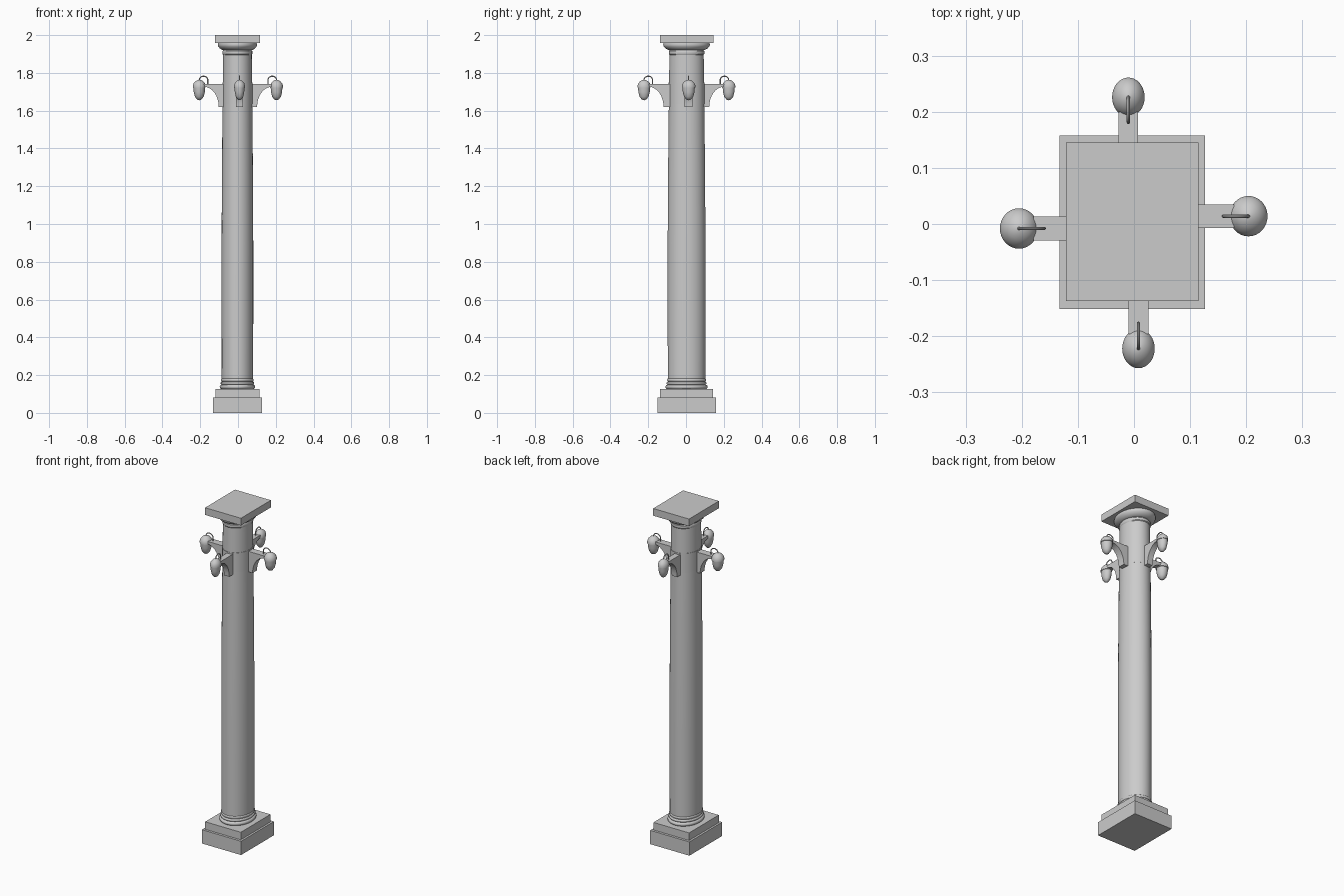
import bpy, bmesh, math
from mathutils import Vector

if "Cube" in bpy.data.objects:
    bpy.data.objects.remove(bpy.data.objects["Cube"], do_unlink=True)

stone = bpy.data.materials.new("grey stone")
stone.use_nodes = True
stone.diffuse_color = (0.6, 0.6, 0.6, 1)
stone.node_tree.nodes["Principled BSDF"].inputs["Base Color"].default_value = (0.6, 0.6, 0.6, 1)

CX, CY = -0.003, 0.003      # column axis
SQUASH = 0.838              # the column is narrower across x


def finish(name, bm, smooth=False):
    bmesh.ops.recalc_face_normals(bm, faces=bm.faces)
    mesh = bpy.data.meshes.new(name)
    bm.to_mesh(mesh)
    bm.free()
    mesh.materials.append(stone)
    obj = bpy.data.objects.new(name, mesh)
    bpy.context.collection.objects.link(obj)
    if smooth:
        bpy.ops.object.select_all(action="DESELECT")
        obj.select_set(True)
        bpy.context.view_layer.objects.active = obj
        bpy.ops.object.shade_smooth_by_angle(angle=math.radians(35))
    return obj


def lathe(name, profile, centre=(CX, CY), scale=(SQUASH, 1), sides=48):
    """Turn (radius, height) points around z into an elliptical solid."""
    bm = bmesh.new()
    rings = []
    for r, z in profile:
        rings.append([bm.verts.new((centre[0] + scale[0] * r * math.cos(math.tau * i / sides),
                                    centre[1] + scale[1] * r * math.sin(math.tau * i / sides), z))
                      for i in range(sides)])
    for low, high in zip(rings, rings[1:]):
        for i in range(sides):
            j = (i + 1) % sides
            bm.faces.new((low[i], low[j], high[j], high[i]))
    bm.faces.new(rings[0])
    bm.faces.new(rings[-1])
    return finish(name, bm, True)


def slab(name, half_y, z0, z1, cy=CY):
    bm = bmesh.new()
    bmesh.ops.create_cube(bm, size=1)
    for v in bm.verts:
        v.co = (CX + v.co.x * 2 * half_y * SQUASH, cy + v.co.y * 2 * half_y,
                z0 if v.co.z < 0 else z1)
    return finish(name, bm)


# Square base and capital slab
slab("plinth", 0.1545, 0, 0.082)
slab("plinth_step", 0.14, 0.082, 0.127)
slab("capital_slab", 0.141, 1.957, 2.0, 0.004)

# Rounded base mouldings
z = 0.127
for name, radius, height in (("lower", 0.112, 0.022), ("middle", 0.106, 0.016), ("upper", 0.103, 0.018)):
    half = height / 2
    arc = [(radius - half + half * math.cos(a), z + half + half * math.sin(a))
           for a in (math.pi * (k / 8 - 0.5) for k in range(9))]
    lathe(name + "_base_ring", arc)
    z += height

# Shaft with gentle taper, bracket band and capital
lathe("shaft", [(0.099, 0.12), (0.1, 0.5), (0.1, 0.9), (0.098, 1.25), (0.095, 1.55), (0.09, 1.95)])
lathe("bracket_band", [(0.0945, 1.635), (0.0945, 1.75)])
lathe("neck_ring", [(0.09, 1.895), (0.094, 1.9), (0.094, 1.915), (0.09, 1.92)])
lathe("capital_bowl", [(0.09, 1.92), (0.1, 1.923), (0.112, 1.93), (0.121, 1.94), (0.124, 1.948), (0.122, 1.957)])

# Lamp outline as (fraction of width, height)
LAMP = [(0.02, 1.655), (0.35, 1.659), (0.68, 1.674), (0.86, 1.698), (0.91, 1.722), (1, 1.723),
        (1, 1.732), (0.87, 1.745), (0.55, 1.757), (0.2, 1.763), (0.02, 1.764)]


def lamp_arm(side, out, centre, width, scale):
    out = Vector(out)
    across = Vector((-out.y, out.x, 0))
    centre = Vector(centre)

    def at(u, t, h):
        return centre + out * u + across * t + Vector((0, 0, h))

    # Bracket: flat top, concave underside
    outline = [(-0.15, 1.742), (-0.026, 1.742), (-0.026, 1.726)]
    for k in range(1, 9):
        a = math.pi / 2 * k / 8
        outline.append((-0.026 - 0.077 * math.sin(a), 1.62 + 0.106 * math.cos(a)))
    outline.append((-0.15, 1.62))
    bm = bmesh.new()
    face = bm.faces.new([bm.verts.new(at(u, -width / 2, h)) for u, h in outline])
    new = bmesh.ops.extrude_face_region(bm, geom=[face])["geom"]
    bmesh.ops.translate(bm, vec=across * width,
                        verts=[g for g in new if isinstance(g, bmesh.types.BMVert)])
    finish(side + "_bracket", bm, True)

    # Hanging lamp
    lathe(side + "_lamp", LAMP, centre, scale, 32)

    # Wire hook from the bracket to the lamp top
    curve = bpy.data.curves.new(side + "_hook", "CURVE")
    curve.dimensions = "3D"
    curve.bevel_depth = 0.003
    curve.bevel_resolution = 2
    curve.use_fill_caps = True
    path = [(-0.045, 1.738)]
    path += [(-0.0225 - 0.0225 * math.cos(a), 1.763 + 0.0195 * math.sin(a))
             for a in (math.pi * k / 12 for k in range(13))]
    spline = curve.splines.new("POLY")
    spline.points.add(len(path) - 1)
    for point, (u, h) in zip(spline.points, path):
        point.co = (*at(u, 0, h), 1)
    helper = bpy.data.objects.new("hook_helper", curve)
    bpy.context.collection.objects.link(helper)
    bpy.context.view_layer.update()
    mesh = bpy.data.meshes.new_from_object(helper.evaluated_get(bpy.context.evaluated_depsgraph_get()))
    bm = bmesh.new()
    bm.from_mesh(mesh)
    bpy.data.objects.remove(helper, do_unlink=True)
    bpy.data.meshes.remove(mesh)
    finish(side + "_hook", bm, True)


# Four lamp arms, each slightly off the axis
lamp_arm("left", (1, 0, 0), (0.204, 0.014, 0), 0.042, (0.034, 0.036))
lamp_arm("right", (-1, 0, 0), (-0.205, -0.008, 0), 0.042, (0.034, 0.036))
lamp_arm("back", (0, 1, 0), (-0.01, 0.226, 0), 0.035, (0.029, 0.035))
lamp_arm("front", (0, -1, 0), (0.008, -0.222, 0), 0.035, (0.029, 0.035))
